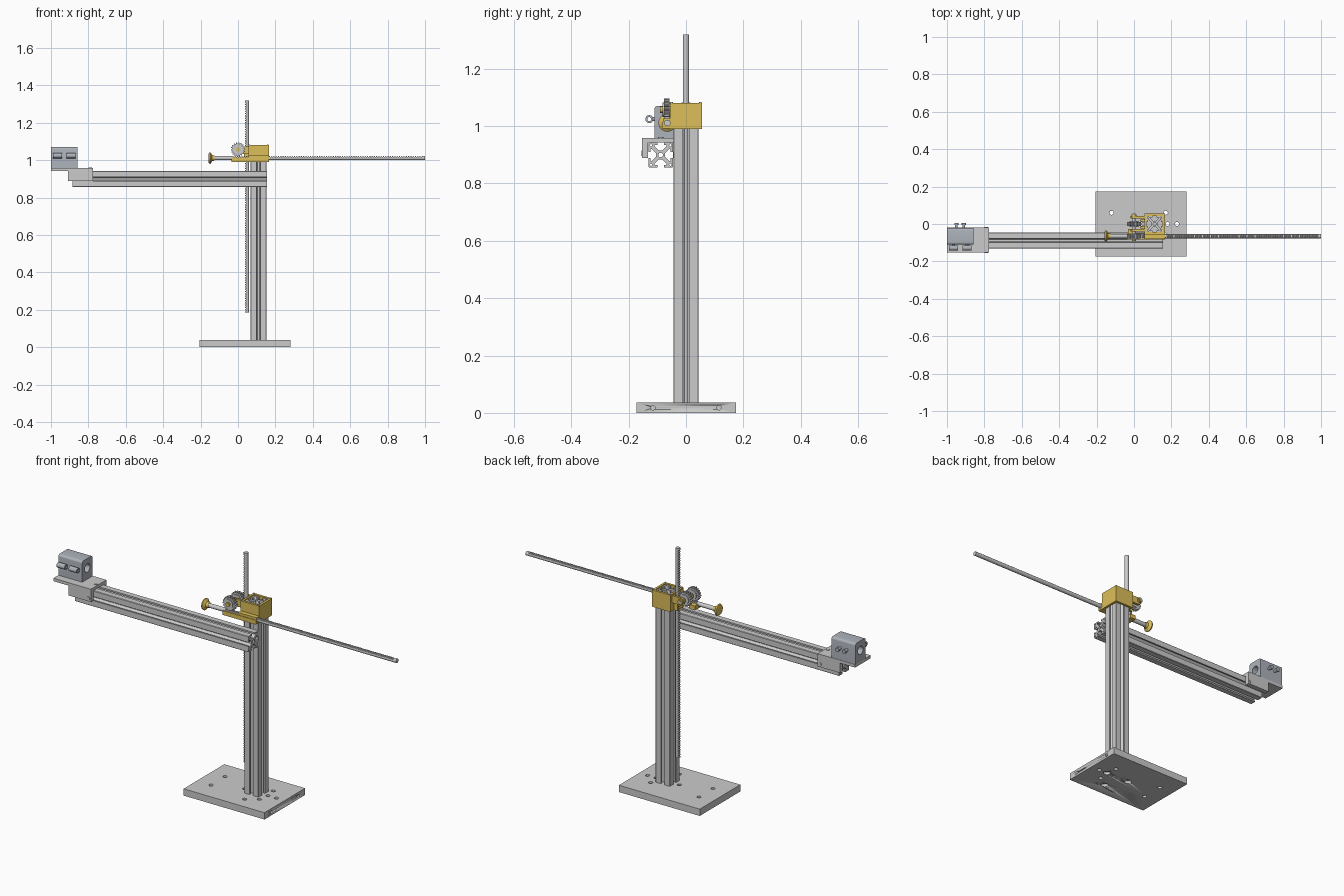
import bpy, bmesh, math
from mathutils import Matrix, Vector

if "Cube" in bpy.data.objects:
    bpy.data.objects.remove(bpy.data.objects["Cube"])


def material(name, rgb):
    m = bpy.data.materials.new(name)
    m.diffuse_color = (*rgb, 1)
    m.use_nodes = True
    m.node_tree.nodes["Principled BSDF"].inputs["Base Color"].default_value = m.diffuse_color
    return m


GOLD = material("gold", (0.72, 0.52, 0.10))
STEEL = material("blue_grey", (0.42, 0.45, 0.50))


def finish(name, bm, mat=None):
    bmesh.ops.remove_doubles(bm, verts=bm.verts, dist=1e-5)
    bmesh.ops.recalc_face_normals(bm, faces=bm.faces)
    me = bpy.data.meshes.new(name)
    bm.to_mesh(me)
    bm.free()
    me.shade_smooth()
    me.set_sharp_from_angle(angle=math.radians(32))
    ob = bpy.data.objects.new(name, me)
    bpy.context.collection.objects.link(ob)
    if mat:
        me.materials.append(mat)
    return ob


# profile planes: axis z -> (x, y), axis x -> (y, z), axis y -> (z, x)
def orient(axis):
    order = {"z": (0, 1, 2), "x": (1, 2, 0), "y": (2, 0, 1)}[axis]
    m = Matrix(((0,) * 4,) * 3 + ((0, 0, 0, 1),))
    for col, row in enumerate(order):
        m[row][col] = 1
    return m


def prism(name, loops, a, b, axis="z", mat=None):
    """Extrude an outline, with further loops as holes, from a to b."""
    cu = bpy.data.curves.new(name, "CURVE")
    cu.dimensions, cu.fill_mode, cu.extrude = "2D", "BOTH", (b - a) / 2
    for loop in loops:
        sp = cu.splines.new("POLY")
        sp.points.add(len(loop) - 1)
        for p, (u, v) in zip(sp.points, loop):
            p.co = (u, v, 0, 1)
        sp.use_cyclic_u = True
    tmp = bpy.data.objects.new(name, cu)
    bpy.context.collection.objects.link(tmp)
    me = bpy.data.meshes.new_from_object(tmp.evaluated_get(bpy.context.evaluated_depsgraph_get()))
    bpy.data.objects.remove(tmp)
    bm = bmesh.new()
    bm.from_mesh(me)
    bpy.data.meshes.remove(me)
    bm.transform(orient(axis) @ Matrix.Translation((0, 0, (a + b) / 2)))
    return finish(name, bm, mat)


def loft(name, rings, mat=None):
    bm = bmesh.new()
    rs = [[bm.verts.new(p) for p in r] for r in rings]
    n = len(rs[0])
    for r, s in zip(rs, rs[1:]):
        for i in range(n):
            bm.faces.new((r[i], r[(i + 1) % n], s[(i + 1) % n], s[i]))
    bm.faces.new(rs[0])
    bm.faces.new(rs[-1])
    return finish(name, bm, mat)


def circle(u, v, r, n=20):
    return [(u + r * math.cos(2 * math.pi * i / n), v + r * math.sin(2 * math.pi * i / n)) for i in range(n)]


def rect(u0, u1, v0, v1):
    return [(u0, v0), (u1, v0), (u1, v1), (u0, v1)]


def box(name, x0, x1, y0, y1, z0, z1, mat=None):
    return prism(name, [rect(x0, x1, y0, y1)], z0, z1, "z", mat)


def cut(ob, cutters):
    for c in cutters:
        c.hide_render = True
        md = ob.modifiers.new("hole", "BOOLEAN")
        md.operation, md.solver, md.object = "DIFFERENCE", "EXACT", c
    me = bpy.data.meshes.new_from_object(ob.evaluated_get(bpy.context.evaluated_depsgraph_get()))
    ob.modifiers.clear()
    ob.data = me
    for c in cutters:
        bpy.data.objects.remove(c)


# slotted aluminium section, one quadrant turned four times
def slot_section(cu, cv):
    q = [(.016, .006), (.031, .021), (.035, .021), (.035, .011), (.043, .011), (.043, .041), (.041, .043),
         (.011, .043), (.011, .035), (.021, .035), (.021, .031), (.006, .016)]
    out = []
    for k in range(4):
        c, s = ((1, 0), (0, 1), (-1, 0), (0, -1))[k]
        out += [(cu + c * u - s * v, cv + s * u + c * v) for u, v in q]
    holes = [circle(cu + i * .034, cv + j * .034, .004, 10) for i in (-1, 1) for j in (-1, 1)]
    return [out, circle(cu, cv, .008, 16)] + holes


prism("column", slot_section(.11, 0), .037, 1.076, "z")
prism("cross_beam", slot_section(-.0885, .899), -.885, .154, "x")

# base plate with through holes, counterbores and edge holes
small = [(-.12, .06), (-.12, -.06), (.17, .06), (.17, -.06), (.23, 0)]
bored = [(.04, 0), (.18, 0), (.11, -.1)]
base = prism("base_plate", [rect(-.205, .28, -.173, .175)] +
             [circle(x, y, .011, 16) for x, y in small + bored], 0, .037)
cut(base, [prism("bore", [circle(x, y, .018)], -.01, .016) for x, y in bored] +
    [prism("edge_hole", [circle(y, .018, .008, 16)], .24, .29, "x") for y in (-.115, .115)])

# toothed round rods: flats of alternating depth along the length
PITCH = .0122


def rack(name, start, end, t0, t1, r, place):
    def ring(t, lim):
        return [place(t, min(u, lim), v) for u, v in circle(0, 0, r, 18)]
    rings = [ring(start, r)]
    if t0 > start:
        rings.append(ring(t0, r))
    t = t0 + .001
    while t + PITCH < t1:
        for f, lim in ((0, .93), (.3, .93), (.5, .5), (.8, .5)):
            rings.append(ring(t + f * PITCH, r * lim))
        t += PITCH
    rings += [ring(t, r * .93), ring(end, r * .93)]
    return loft(name, rings)


rack("vertical_rack", .185, 1.32, .185, 1.31, .0115, lambda t, u, v: (.048 - u, v, t))
rack("horizontal_rack", -.15, 1, -.03, .99, .0115, lambda t, u, v: (t, -.065 + v, 1.011 + u))

# flared knob at the end of the horizontal rod
loft("rod_knob", [[(x, -.065 + u, 1.011 + v) for u, v in circle(0, 0, r, 28)] for x, r in
                  ((-.157, .024), (-.155, .029), (-.148, .031), (-.145, .027), (-.138, .016), (-.125, .0135))], GOLD)

# clamp sleeve around the column top, with guides for both rods
prism("column_sleeve", [rect(.055, .166, -.056, .056), rect(.0665, .1535, -.0435, .0435)], .99, 1.081, "z", GOLD)
box("rod_guide_lower", -.035, .166, -.083, -.05, .991, 1.014, GOLD)
box("rod_guide_upper", .056, .166, -.08, -.05, 1.012, 1.027, GOLD)
for s in (-1, 1):
    box("upright_guide", .032, .06, s * .019 - .006, s * .019 + .006, .99, 1.035, GOLD)
    # screws in the sleeve corners
    for x in (.061, .16):
        prism("corner_screw", [circle(x, s * .05, .004, 12)], 1.078, 1.084)

# bearing arms carrying the gear axle
GX, GZ = 0, 1.057
for y in (-.034, .036):
    prism("bearing_arm", [[(1.035, .058), (1.035, .0), (1.043, -.012), (1.057, -.018), (1.07, -.012),
                           (1.074, 0), (1.074, .058)]], y - .006, y + .006, "y", GOLD)
box("arm_foot", -.033, .0, -.055, -.028, .991, 1.014, GOLD)
prism("gear_axle", [circle(GZ, GX, .008)], -.088, .055, "y")
prism("axle_collar", [circle(GZ, GX, .014)], .043, .052, "y", GOLD)


def gear(r, root, n):
    out = []
    for i in range(n):
        for f, rad in ((0, root), (.2, r), (.5, r), (.7, root)):
            a = 2 * math.pi * (i + f) / n
            out.append((GZ + rad * math.cos(a), GX + rad * math.sin(a)))
    return out


# two pinions, one for each rack
for name, y in (("front_pinion", -.067), ("rear_pinion", 0)):
    prism(name, [gear(.0385, .032, 18), circle(GZ, GX, .008)], y - .010, y + .010, "y")
    for s in (-1, 1):
        prism(name + "_hub", [circle(GZ, GX, .025, 24), circle(GZ, GX, .008)],
              y + min(s * .010, s * .015), y + max(s * .010, s * .015), "y")
prism("axle_cap", [circle(GZ, GX, .011)], -.09, -.08, "y", GOLD)

# saddle bracket over the beam end
box("saddle_plate", -1, -.775, -.153, -.02, .942, .958)
prism("saddle_skirts", [[(-.153, .889), (-.132, .889), (-.132, .942), (-.045, .942), (-.045, .889), (-.02, .889),
                         (-.02, .957), (-.153, .957)]], -.908, -.775, "x")
prism("saddle_top_screw", [circle(-.79, -.088, .01)], .955, .961)
for y in (-.153, -.02):
    prism("saddle_side_screw", [circle(.905, -.79, .009)], y - .003, y + .003, "y")

# bored clamp block with rounded top
r = .012
arc = [(math.cos(a), math.sin(a)) for a in (math.pi / 2 * i / 5 for i in range(6))]
top = [(-.022 - r + r * c, 1.07 - r + r * s) for c, s in arc] + \
      [(-.11 + r - r * c, 1.07 - r + r * s) for c, s in reversed(arc)]
prism("clamp_block", [[(-.11, .957), (-.022, .957)] + top, circle(-.066, 1.018, .022, 24)], -1, -.857, "x", STEEL)

# paired rollers on the front and screws on the back of the clamp block
for x in (-.965, -.893):
    prism("front_roller", [circle(-.128, 1.024, .014), circle(-.128, 1.024, .007)], x - .024, x + .024, "x", STEEL)
    prism("roller_stem", [circle(1.024, x, .007)], -.117, -.108, "y", STEEL)
for x in (-.95, -.91):
    prism("back_screw", [circle(1.024, x, .007)], -.023, -.004, "y", STEEL)
    prism("back_screw_head", [circle(1.024, x, .011, 16)], -.006, .006, "y", STEEL)
